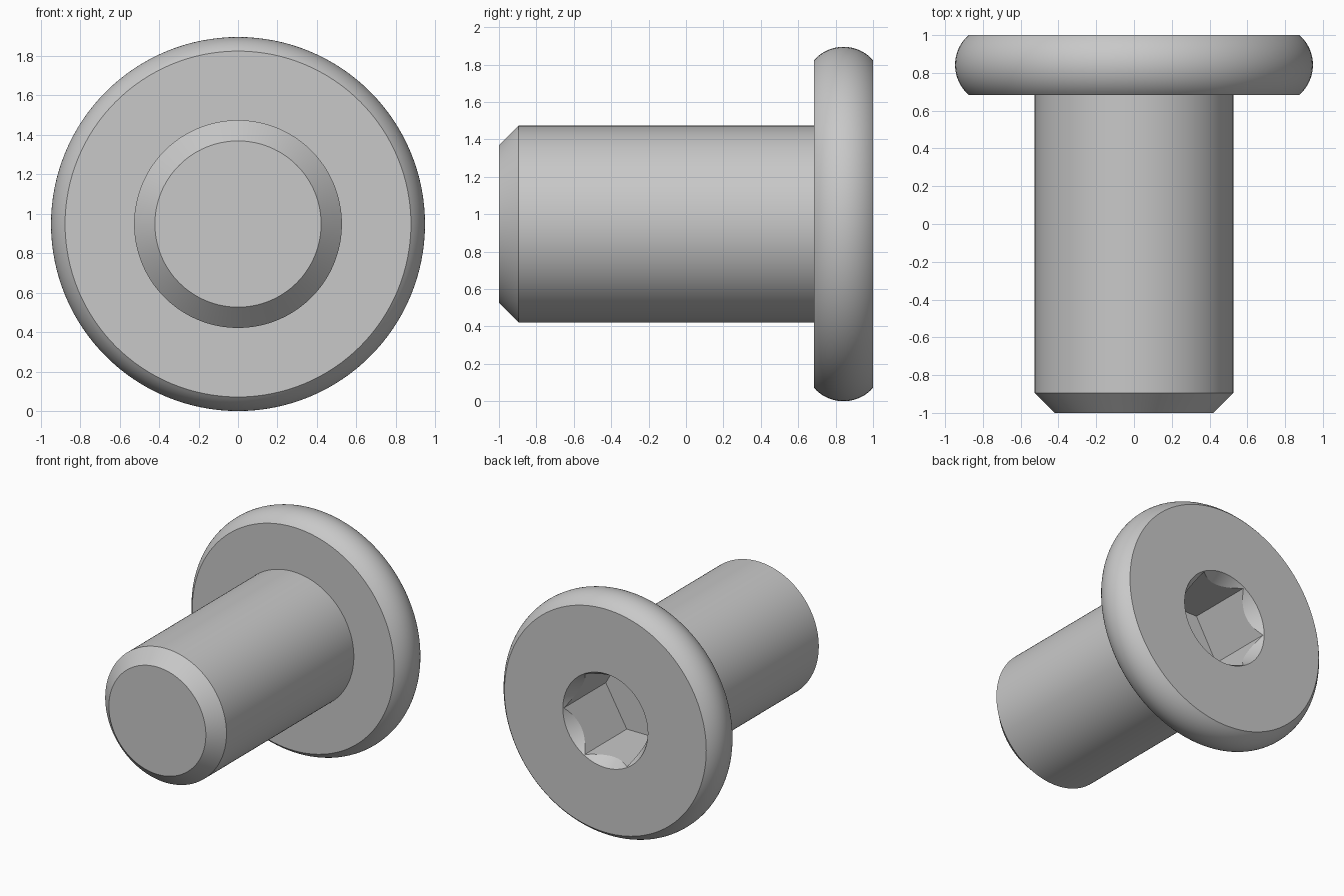
import bpy
import bmesh
import math

cube = bpy.data.objects.get("Cube")
if cube:
    bpy.data.objects.remove(cube, do_unlink=True)

U = 2 / 19            # one design unit: the bolt is 19 units long
AXIS_Z = 9 * U        # height of the bolt's axis

# Single metal colour
steel = bpy.data.materials.new("grey_steel")
steel.use_nodes = True
color = (0.58, 0.58, 0.58, 1)
steel.diffuse_color = color
steel.node_tree.nodes["Principled BSDF"].inputs["Base Color"].default_value = color


def lathe(name, profile, sides):
    """Closed solid turned around the y axis from (radius, y) points."""
    bm = bmesh.new()
    rings = []
    for r, y in profile:
        angles = [2 * math.pi * i / sides for i in range(sides)]
        rings.append([bm.verts.new((r * math.cos(a), y, AXIS_Z + r * math.sin(a)))
                      for a in angles])
    for low, high in zip(rings, rings[1:]):
        for i in range(sides):
            j = (i + 1) % sides
            bm.faces.new((low[i], low[j], high[j], high[i]))
    bm.faces.new(rings[0])
    bm.faces.new(rings[-1])
    bmesh.ops.recalc_face_normals(bm, faces=bm.faces)
    mesh = bpy.data.meshes.new(name)
    bm.to_mesh(mesh)
    bm.free()
    mesh.materials.append(steel)
    obj = bpy.data.objects.new(name, mesh)
    bpy.context.collection.objects.link(obj)
    return obj


# Chamfered shank and a head with a rounded rim
shank_r, rim_r = 5 * U, 2 * U
head_y = 1 - 3 * U
profile = [(shank_r - U, -1), (shank_r, U - 1), (shank_r, head_y)]
sweep = math.asin(0.75)
steps = 20
for k in range(steps + 1):
    a = sweep * (2 * k / steps - 1)
    profile.append((7 * U + rim_r * math.cos(a), 1 - 1.5 * U + rim_r * math.sin(a)))
bolt = lathe("flat_head_bolt", profile, 128)

# Hexagonal socket with a conical lead-in
hex_r = 6 * U / math.sqrt(3)
mouth_r = hex_r + 0.004
slope = math.tan(math.radians(30))
hex_cutter = lathe("socket_cutter", [(hex_r, 1 - 5 * U), (hex_r, 1.1)], 6)
cone_cutter = lathe("lead_in_cutter",
                    [(mouth_r + d * slope, 1 + d) for d in (-0.11, 0.05)], 96)

bpy.ops.object.select_all(action="DESELECT")
bpy.context.view_layer.objects.active = bolt
bolt.select_set(True)
for cutter in (hex_cutter, cone_cutter):
    cutter.hide_render = True
    cut = bolt.modifiers.new(cutter.name, "BOOLEAN")
    cut.operation = "DIFFERENCE"
    cut.solver = "EXACT"
    cut.object = cutter
    bpy.ops.object.modifier_apply(modifier=cut.name)
    bpy.data.objects.remove(cutter, do_unlink=True)

bpy.ops.object.shade_smooth_by_angle(angle=math.radians(18))
